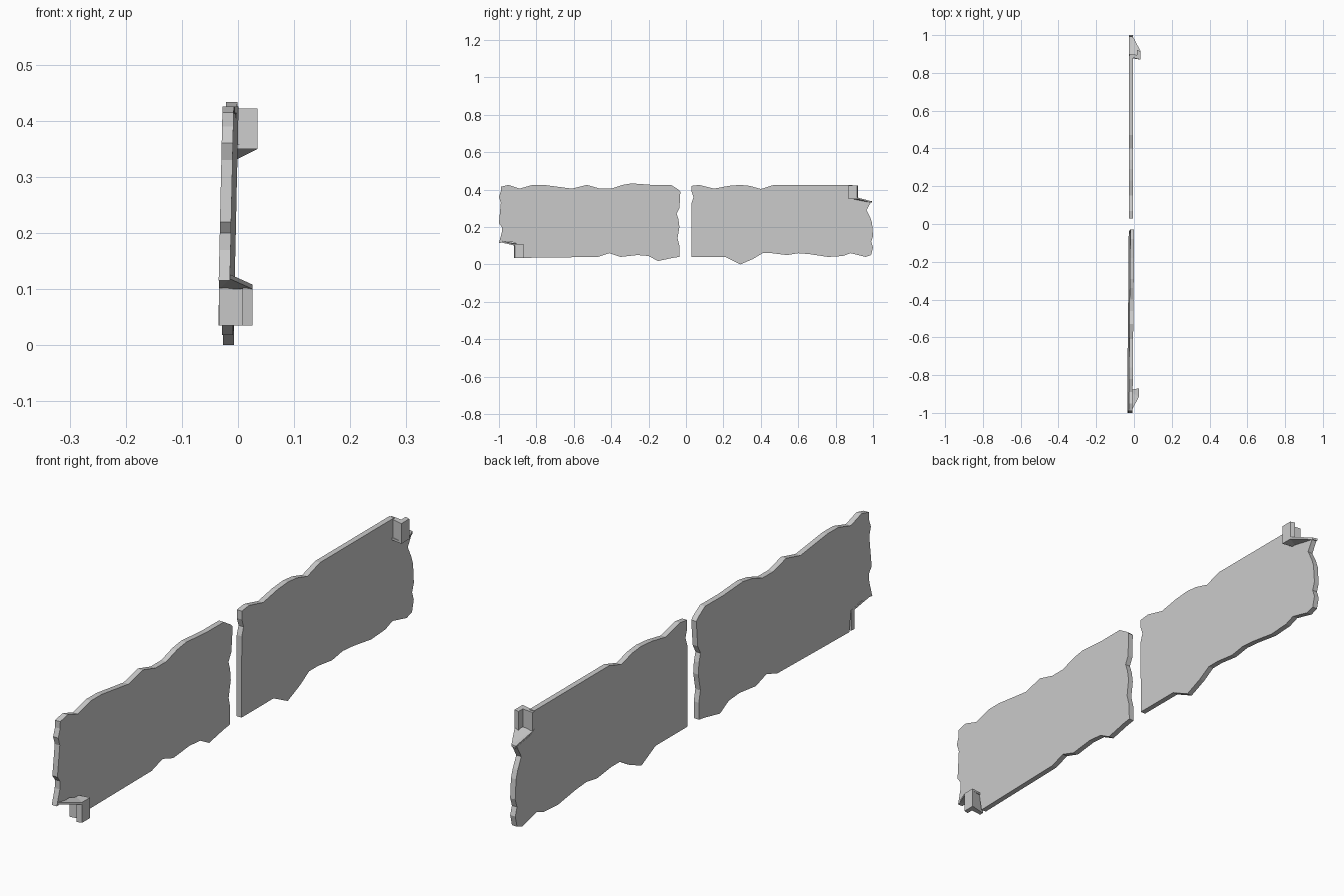
import bpy
import bmesh
from mathutils import Vector

default_cube = bpy.data.objects.get("Cube")
if default_cube:
    bpy.data.objects.remove(default_cube, do_unlink=True)

# One plain grey for everything
grey = bpy.data.materials.new("plain_grey")
grey.use_nodes = True
colour = (0.6, 0.6, 0.6, 1)
grey.diffuse_color = colour
grey.node_tree.nodes["Principled BSDF"].inputs["Base Color"].default_value = colour

THICKNESS = 0.02


def make_prism(name, outline, offset):
    """Close a solid between a flat or folded outline and its shifted copy."""
    mesh = bpy.data.meshes.new(name)
    bm = bmesh.new()
    near = [bm.verts.new(Vector(point)) for point in outline]
    far = [bm.verts.new(Vector(point) + Vector(offset)) for point in outline]
    bm.faces.new(near)
    bm.faces.new(list(reversed(far)))
    count = len(near)
    for i in range(count):
        j = (i + 1) % count
        bm.faces.new((near[j], near[i], far[i], far[j]))
    bmesh.ops.recalc_face_normals(bm, faces=bm.faces[:])
    # Split the ragged outlines into clean flat triangles
    large = [face for face in bm.faces if len(face.verts) > 4]
    bmesh.ops.triangulate(bm, faces=large)
    bm.to_mesh(mesh)
    bm.free()
    mesh.materials.append(grey)
    part = bpy.data.objects.new(name, mesh)
    bpy.context.collection.objects.link(part)
    return part


def make_panel(name, outline, start, lean, turn):
    """Ragged upright panel; outline is (y, z) in hundredths."""
    points = []
    for across, height in outline:
        y, z = across / 100, height / 100
        points.append((start + turn * y + lean * z, y, z))
    return make_prism(name, points, (THICKNESS, 0, 0))


def make_folded_corner(prefix, side, shift, low, high, web_slab, web_tab, drop):
    """Bent upright tab, joined to its panel by a sloping web."""
    footprint = [(-.027, .885), (.033, .87), (.033, .915),
                 (.015, .92), (.015, .895), (-.027, .90)]
    points = [(x + shift, side * y, low) for x, y in footprint]
    make_prism(prefix + "_bent_tab", points, (0, 0, high - low))

    web = [(-.027, .88, web_tab), (.033, .87, web_tab),
           (.033, .915, web_tab), (-.007, .99, web_slab),
           (-.027, .995, web_slab)]
    points = [(x + shift, side * y, z) for x, y, z in web]
    make_prism(prefix + "_fold_web", points, (0, 0, drop))


# Front panel: leaning slightly, lower outer corner torn away
front_top = [(-99, 41.5), (-95, 42.5), (-89, 40.5), (-82, 42.5), (-76, 42.5),
             (-61, 40.5), (-53, 42.5), (-46, 40.5), (-40, 40.5), (-34, 42.5),
             (-29, 43.3), (-18, 42.5), (-8, 42.5), (-4, 40)]
front_inner_end = [(-3, 39), (-3.5, 30), (-5, 27), (-4, 24), (-3.5, 20),
                   (-4.5, 14), (-3.5, 10), (-3.5, 4)]
front_bottom = [(-7, 3.5), (-15, 1.8), (-20, 4.5), (-26, 5), (-35, 4),
                (-41, 6), (-47, 4), (-87, 3.5)]
front_outer_end = [(-88, 10), (-93, 12), (-100, 11.5), (-98.5, 17),
                   (-98.5, 20), (-100, 22), (-99, 33), (-100, 36), (-99, 39)]
make_panel("front_panel",
           front_top + front_inner_end + front_bottom + front_outer_end,
           start=-.028, lean=.022, turn=.009)
make_folded_corner("front_lower", side=-1, shift=-.007, low=.035, high=.102,
                   web_slab=.118, web_tab=.10, drop=.008)

# Back panel: upright, upper outer corner torn away
back_top = [(3, 42), (7, 42.5), (15, 40.5), (23, 42), (29, 42.5), (34, 42),
            (40, 40.3), (47, 42.5), (89, 42.5)]
back_outer_end = [(89, 36), (92, 34.5), (99, 33.5), (96.5, 29), (98.5, 25),
                  (99.5, 22), (100, 15), (99, 12), (100, 9), (99, 5)]
back_bottom = [(96, 4), (88, 6), (84, 4.5), (76, 4), (66, 5.5), (60, 6),
               (54, 5), (46, 6), (41, 6), (36, 3), (29, 0), (25, 2),
               (21, 4), (3, 4)]
back_inner_end = [(3, 33), (4, 36), (3, 39)]
make_panel("back_panel",
           back_top + back_outer_end + back_bottom + back_inner_end,
           start=-.027, lean=.003, turn=0)
make_folded_corner("back_upper", side=1, shift=.002, low=.355, high=.422,
                   web_slab=.338, web_tab=.358, drop=-.008)
